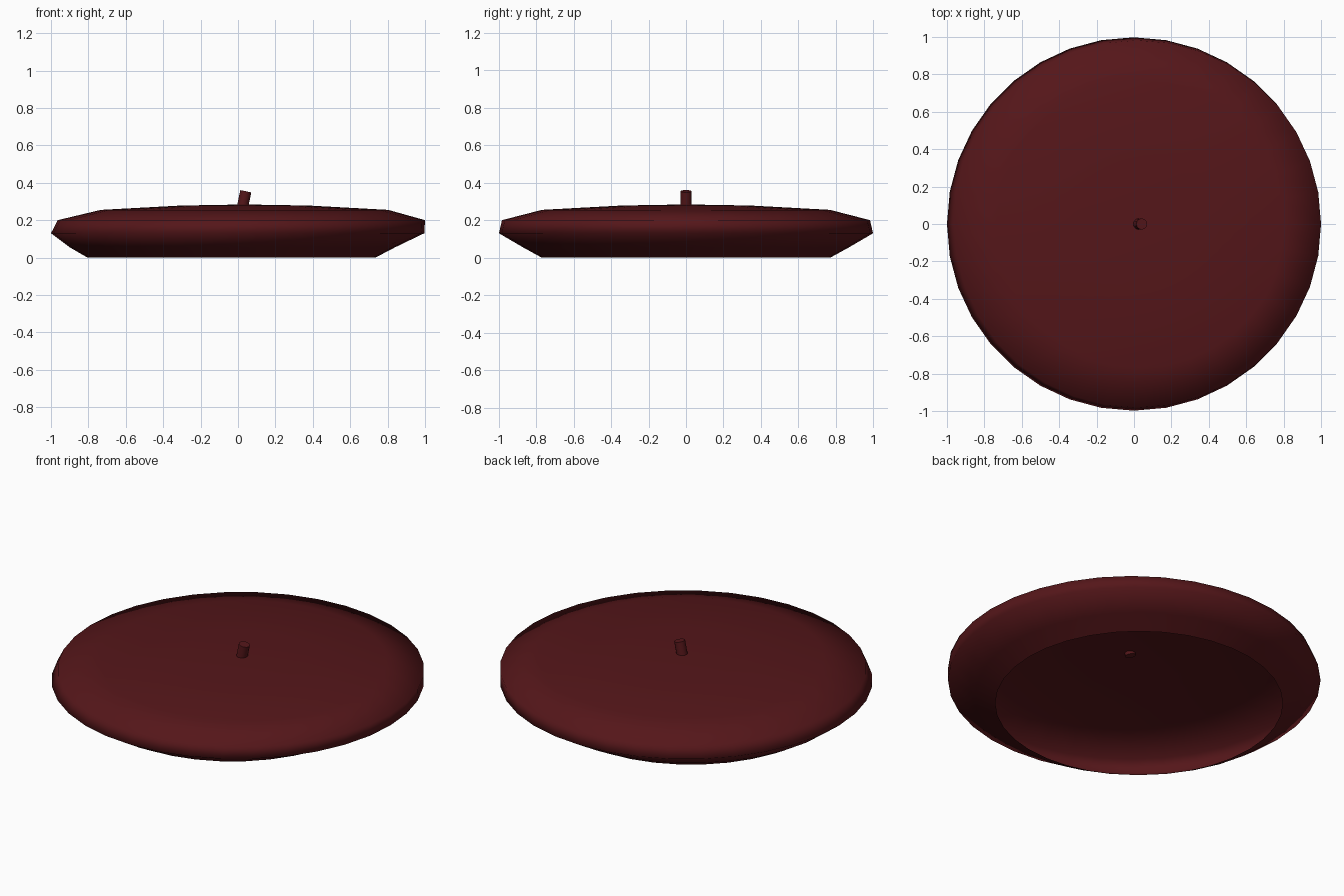
import bpy, bmesh, math
from mathutils import Matrix, Vector

if "Cube" in bpy.data.objects:
    bpy.data.objects.remove(bpy.data.objects["Cube"])

SIDES = 36
mat = bpy.data.materials.new("dark_red_felt")
mat.diffuse_color = (0.09, 0.008, 0.01, 1)
mat.use_nodes = True
mat.node_tree.nodes["Principled BSDF"].inputs["Base Color"].default_value = mat.diffuse_color


def finish(name, bm):
    mesh = bpy.data.meshes.new(name)
    bm.to_mesh(mesh)
    bm.free()
    mesh.materials.append(mat)
    mesh.shade_smooth()
    obj = bpy.data.objects.new(name, mesh)
    bpy.context.collection.objects.link(obj)
    return obj


# Cap: open-bottomed shell of rings (x offset, radius, z), leaning slightly sideways
profile = [(-0.035, 0.77, 0.0), (-0.03, 0.87, 0.055), (-0.002, 0.998, 0.13),
           (0.018, 0.982, 0.2), (0.035, 0.768, 0.255), (0.036, 0.345, 0.278)]
bm = bmesh.new()
rings = []
for cx, r, z in profile:
    rings.append([bm.verts.new((cx + r * math.cos(a), r * math.sin(a), z))
                  for a in (math.tau * i / SIDES for i in range(SIDES))])
for low, high in zip(rings, rings[1:]):
    for i in range(SIDES):
        j = (i + 1) % SIDES
        bm.faces.new((low[i], low[j], high[j], high[i]))
crown = bm.verts.new((0.036, 0, 0.284))
for i in range(SIDES):
    bm.faces.new((rings[-1][i], rings[-1][(i + 1) % SIDES], crown))
finish("cap", bm)

# Stalk: short tilted stub poking through the crown
bm = bmesh.new()
tilt = Matrix.Rotation(math.radians(12), 4, 'Y')
place = Matrix.Translation(Vector((0.033, 0, 0.313))) @ tilt
bmesh.ops.create_cone(bm, cap_ends=True, segments=12, radius1=0.03,
                      radius2=0.03, depth=0.085, matrix=place)
stalk = finish("stalk", bm)
bpy.context.view_layer.objects.active = stalk
stalk.select_set(True)
bpy.ops.object.shade_smooth_by_angle(angle=math.radians(40))
